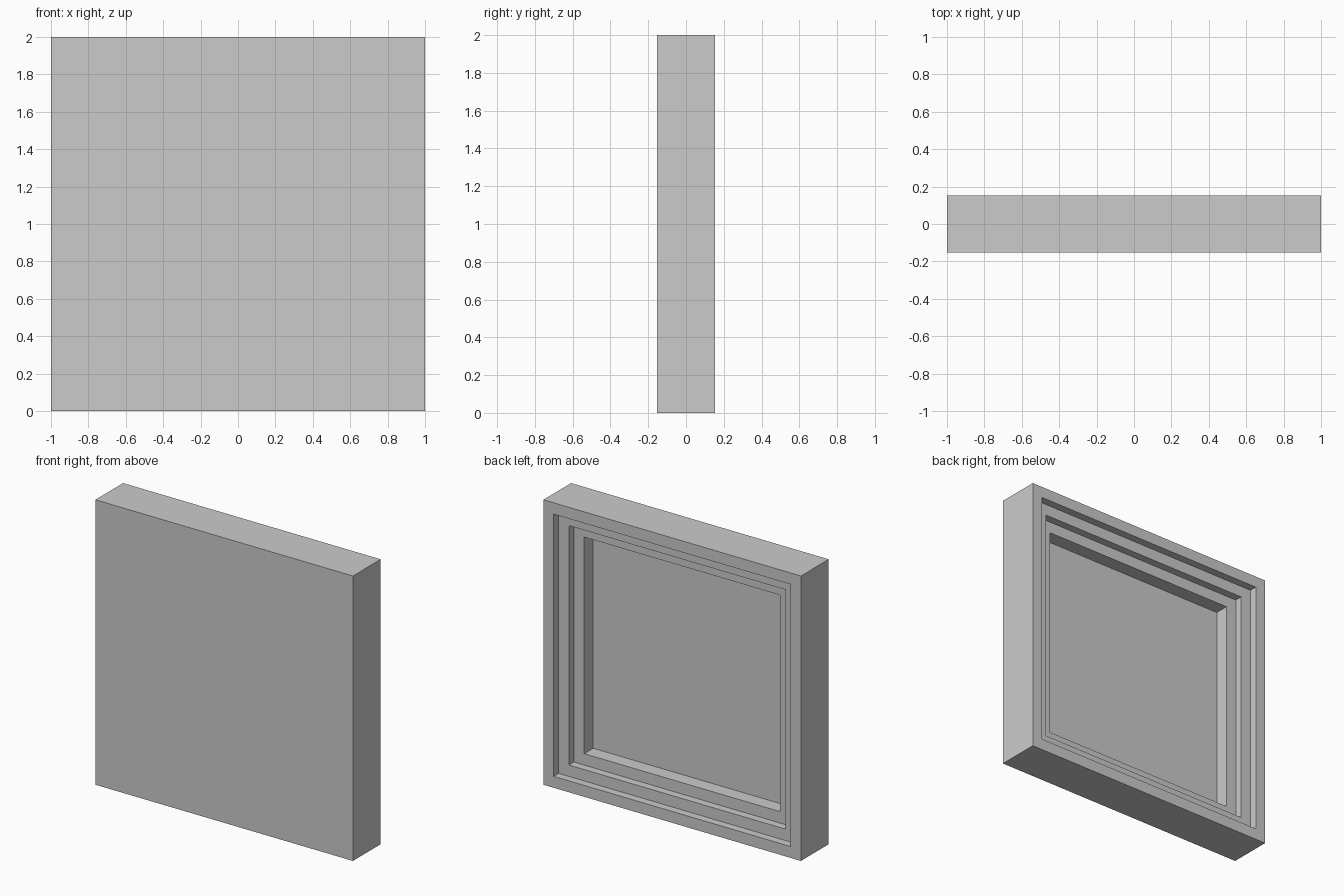
import bpy
import bmesh
from mathutils import Matrix, Vector

if "Cube" in bpy.data.objects:
    bpy.data.objects.remove(bpy.data.objects["Cube"])

WIDTH, DEPTH, HEIGHT = 2.0, 0.307, 2.0
RIM = 0.08
STEP_DEPTHS = (0.055, 0.055, 0.10)

# Solid slab standing on the ground
bm = bmesh.new()
bmesh.ops.create_cube(bm, size=1.0)
bm.transform(Matrix.Translation((0, 0, HEIGHT / 2)) @ Matrix.Diagonal((WIDTH, DEPTH, HEIGHT, 1)))
bm.normal_update()

# Stepped recess sunk into the back face
back = max(bm.faces, key=lambda f: f.calc_center_median().y)
for depth in STEP_DEPTHS:
    bmesh.ops.inset_region(bm, faces=[back], thickness=RIM, use_even_offset=True)
    back = bmesh.ops.extrude_discrete_faces(bm, faces=[back])["faces"][0]
    bmesh.ops.translate(bm, vec=Vector((0, -depth, 0)), verts=back.verts[:])
    bm.normal_update()

bmesh.ops.recalc_face_normals(bm, faces=bm.faces[:])
mesh = bpy.data.meshes.new("recessed_panel")
bm.to_mesh(mesh)
bm.free()
bpy.context.collection.objects.link(bpy.data.objects.new("recessed_panel", mesh))
